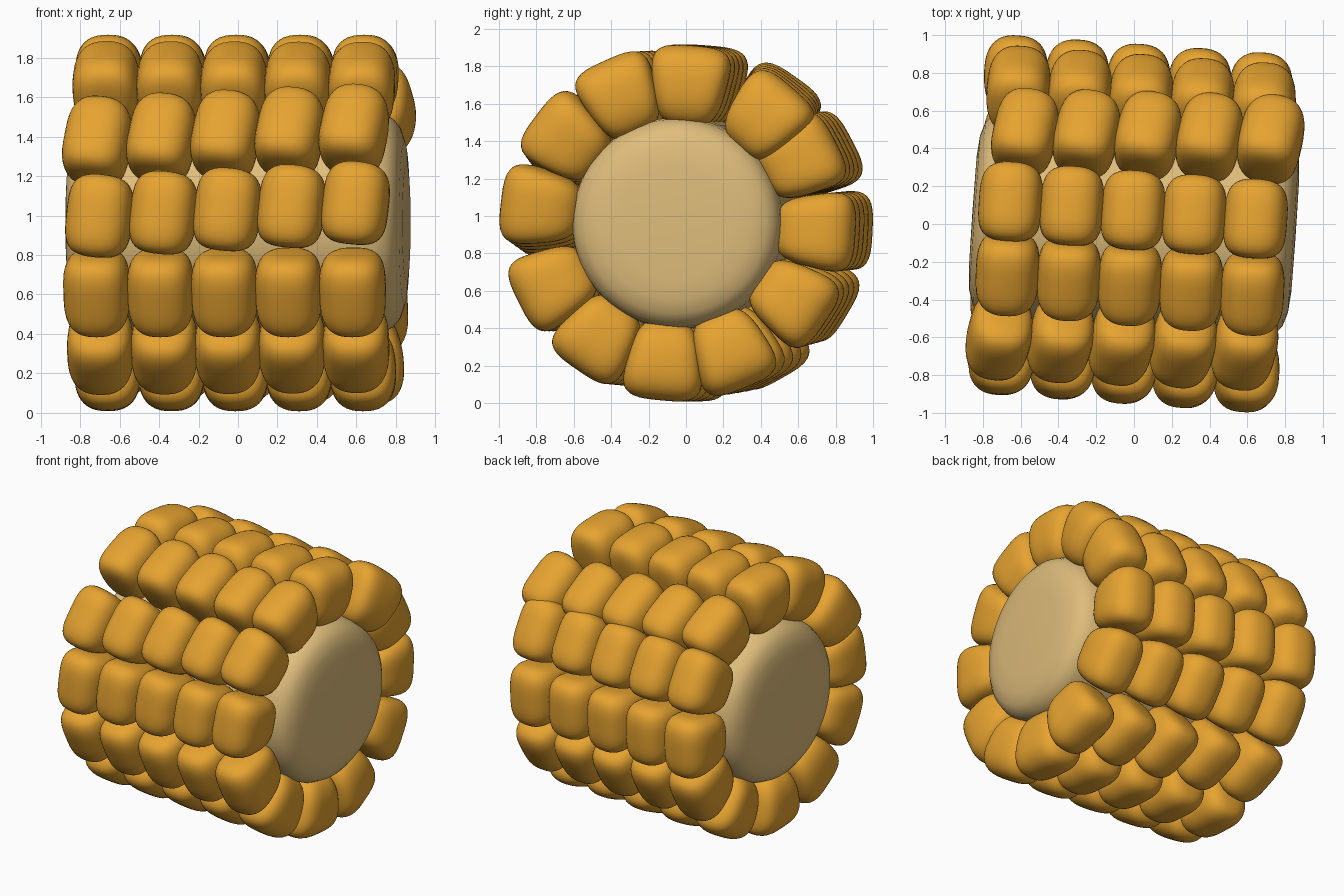
import bpy, bmesh
from math import radians, pi
from mathutils import Matrix

if "Cube" in bpy.data.objects:
    bpy.data.objects.remove(bpy.data.objects["Cube"])


def material(name, rgb):
    m = bpy.data.materials.new(name)
    m.diffuse_color = (*rgb, 1)
    m.use_nodes = True
    m.node_tree.nodes["Principled BSDF"].inputs["Base Color"].default_value = m.diffuse_color
    return m


kernel_mat = material("kernel_yellow", (0.80, 0.37, 0.03))
core_mat = material("core_tan", (0.74, 0.51, 0.20))

# Whole cob: axis along x, yawed slightly, lifted onto the ground
BASE = Matrix.Translation((0, 0, 0.962)) @ Matrix.Rotation(radians(-4), 4, 'Z')


def add_object(name, bm, mat):
    mesh = bpy.data.meshes.new(name)
    bmesh.ops.recalc_face_normals(bm, faces=bm.faces)
    bm.to_mesh(mesh)
    bm.free()
    mesh.materials.append(mat)
    for p in mesh.polygons:
        p.use_smooth = True
    ob = bpy.data.objects.new(name, mesh)
    bpy.context.collection.objects.link(ob)
    return ob


# Core: lathed profile (x along axis, radius) with softened rims
half = [(0.858, 0.0), (0.856, 0.3), (0.846, 0.41), (0.822, 0.485), (0.785, 0.53),
        (0.73, 0.556), (0.65, 0.565), (0.4, 0.567)]
profile = half + [(-x, r) for x, r in reversed(half)]
bm = bmesh.new()
vs = [bm.verts.new((x, r, 0)) for x, r in profile]
es = [bm.edges.new(pair) for pair in zip(vs, vs[1:])]
bmesh.ops.spin(bm, geom=vs + es, axis=(1, 0, 0), cent=(0, 0, 0),
               angle=2 * pi, steps=64, use_merge=True)
bmesh.ops.remove_doubles(bm, verts=bm.verts, dist=1e-4)
bm.transform(BASE)
add_object("cob_core", bm, core_mat)


# Kernel: rounded box, wedge-shaped toward the core (z is outward), domed along x
def kernel_mesh():
    bm = bmesh.new()
    bmesh.ops.create_cube(bm, size=2)
    bmesh.ops.subdivide_edges(bm, edges=bm.edges, cuts=11, use_grid_fill=True)
    p, q = 3.5, 2.5
    for v in bm.verts:
        x, y, z = v.co
        xz = (abs(x) ** q + abs(z) ** q) ** (1 / q)
        n = (xz ** p + abs(y) ** p) ** (1 / p)
        x, y, z = v.co / n
        v.co = (0.167 * x * (1 + 0.06 * z), 0.197 * y * (1 + 0.2 * z), 0.215 * z)
    return bm


# Rows: angle at right end, angle at left end, shift along the axis
rows = [(85, 85, -0.01), (49.5, 55, 0.04), (27.5, 28, -0.01), (-3.3, -2.7, -0.03),
        (-34, -31, 0.0), (-67.5, -60.5, 0.0), (-95.5, -92.5, -0.01), (-124.5, -123, -0.02),
        (-153.5, -153.5, -0.02), (173, 177.5, 0.0), (142.5, 148, -0.02), (114, 113, 0.0)]
STEP = 0.325
for i, (a_right, a_left, shift) in enumerate(rows):
    row = bmesh.new()
    # lean each kernel along the row's spiral
    lean = Matrix.Rotation(radians(a_right - a_left) * 1.3, 4, 'Z')
    for k in range(5):
        a = radians(a_left + (a_right - a_left) * k / 4)
        turn = Matrix.Rotation(a - pi / 2, 4, 'X')
        part = kernel_mesh()
        part.transform(BASE @ Matrix.Translation(((k - 2) * STEP + shift, 0, 0))
                       @ turn @ Matrix.Translation((0, 0, 0.737)) @ lean)
        tmp = bpy.data.meshes.new("tmp")
        part.to_mesh(tmp)
        part.free()
        row.from_mesh(tmp)
        bpy.data.meshes.remove(tmp)
    add_object(f"kernel_row_{i + 1:02d}", row, kernel_mat)
